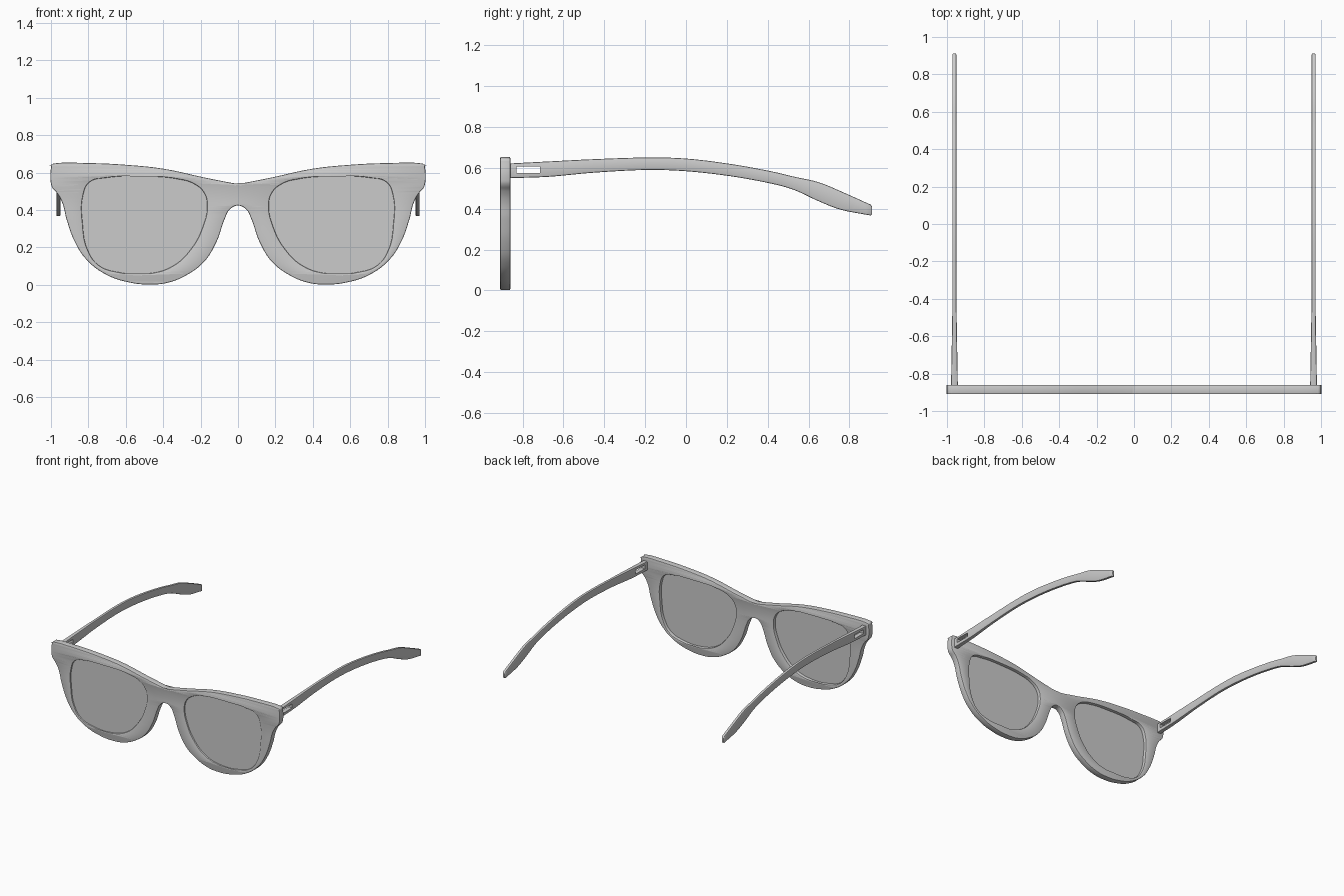
import bpy, bmesh, math
from mathutils import Vector, Matrix

if "Cube" in bpy.data.objects:
    bpy.data.objects.remove(bpy.data.objects["Cube"])


def finish(obj, angle=35):
    # apply modifiers and smooth the rounded surfaces
    bpy.ops.object.select_all(action='DESELECT')
    obj.select_set(True)
    bpy.context.view_layer.objects.active = obj
    bpy.ops.object.convert(target='MESH')
    obj = bpy.context.view_layer.objects.active
    bpy.ops.object.shade_smooth_by_angle(angle=math.radians(angle))
    return obj


def plate(name, loops, y0, y1, bevel):
    # flat plate from smooth closed xz outlines; later loops become holes
    cu = bpy.data.curves.new(name, 'CURVE')
    cu.dimensions = '2D'
    cu.fill_mode = 'BOTH'
    cu.resolution_u = 8
    cu.extrude = (y1 - y0) / 2
    for pts in loops:
        sp = cu.splines.new('BEZIER')
        sp.bezier_points.add(len(pts) - 1)
        for bp, (x, z) in zip(sp.bezier_points, pts):
            bp.co = (x, z, 0)
            bp.handle_left_type = bp.handle_right_type = 'AUTO'
        sp.use_cyclic_u = True
    obj = bpy.data.objects.new(name, cu)
    bpy.context.collection.objects.link(obj)
    obj = finish(obj)
    me = obj.data
    bm = bmesh.new()
    bm.from_mesh(me)
    bmesh.ops.remove_doubles(bm, verts=bm.verts, dist=0.0003)
    bm.transform(Matrix.Translation((0, (y0 + y1) / 2, 0)) @ Matrix.Rotation(math.pi / 2, 4, 'X'))
    bmesh.ops.recalc_face_normals(bm, faces=bm.faces)
    bm.to_mesh(me)
    bm.free()
    if bevel:
        mod = obj.modifiers.new('edge', 'BEVEL')
        mod.width = bevel
        mod.segments = 2
        mod.limit_method = 'ANGLE'
        mod.angle_limit = math.radians(60)
        mod.use_clamp_overlap = False
    return finish(obj)


def mirrored(pts):
    return [(-x, z) for x, z in reversed(pts)]


# front frame outline (right half, from the brow round to the nose arch)
half = [(0.02, 0.543), (0.17, 0.572), (0.4, 0.621), (0.6, 0.642), (0.79, 0.651),
        (0.975, 0.65), (0.995, 0.643), (1.0, 0.625), (1.0, 0.54), (0.993, 0.52),
        (0.965, 0.487), (0.94, 0.44), (0.915, 0.345), (0.87, 0.225), (0.81, 0.135),
        (0.705, 0.055), (0.58, 0.013), (0.465, 0.002), (0.37, 0.013), (0.27, 0.055),
        (0.18, 0.125), (0.115, 0.23), (0.07, 0.355), (0.045, 0.402)]
outline = [(0, 0.54)] + half + [(0, 0.424)] + mirrored(half)
lens = [(0.165, 0.415), (0.18, 0.49), (0.235, 0.54), (0.33, 0.567), (0.49, 0.58),
        (0.7, 0.573), (0.795, 0.548), (0.828, 0.48), (0.83, 0.32), (0.805, 0.19),
        (0.745, 0.105), (0.64, 0.068), (0.49, 0.06), (0.35, 0.1), (0.245, 0.2),
        (0.185, 0.32)]

plate('front_frame', [outline, lens, mirrored(lens)], -0.91, -0.86, 0.006)
plate('lens_right', [lens], -0.899, -0.885, 0)
plate('lens_left', [mirrored(lens)], -0.899, -0.885, 0)

# temple arm stations: y, bottom z, top z
arm = [(-0.862, 0.55, 0.622), (-0.67, 0.557, 0.632), (-0.45, 0.577, 0.643),
       (-0.2, 0.59, 0.651), (0.0, 0.584, 0.646), (0.215, 0.56, 0.62),
       (0.41, 0.525, 0.585), (0.53, 0.492, 0.557), (0.65, 0.437, 0.53),
       (0.76, 0.395, 0.485), (0.905, 0.367, 0.42)]


def smooth_path(pts, n=5):
    # Catmull-Rom through the stations
    p = [Vector(q) for q in pts]
    p = [2 * p[0] - p[1]] + p + [2 * p[-1] - p[-2]]
    out = []
    for i in range(1, len(p) - 2):
        a, b, c, d = p[i - 1:i + 3]
        for k in range(n):
            t = k / n
            out.append(0.5 * (2 * b + (c - a) * t + (2 * a - 5 * b + 4 * c - d) * t * t
                              + (3 * b - a - 3 * c + d) * t ** 3))
    return out + [p[-2]]


def temple(name, side):
    bm = bmesh.new()
    rings = []
    stations = [tuple(s) for s in smooth_path(arm)] + [(0.912, 0.373, 0.41)]
    for y, lo, hi in stations:
        w = 0.011 + 0.007 * max(0.0, min(1.0, (-0.45 - y) / 0.41))
        if y > 0.91:
            w = 0.007
        r = 0.006
        ring = []
        for q, (sx, sz) in enumerate([(1, 1), (-1, 1), (-1, -1), (1, -1)]):
            cx = side * 0.96 + sx * (w - r)
            cz = hi - r if sz > 0 else lo + r
            for k in range(3):
                a = math.pi / 2 * (q + k / 2)
                ring.append(bm.verts.new((cx + r * math.cos(a), y, cz + r * math.sin(a))))
        rings.append(ring)
    for a, b in zip(rings, rings[1:]):
        for i in range(12):
            j = (i + 1) % 12
            bm.faces.new((a[i], a[j], b[j], b[i]))
    bm.faces.new(rings[0])
    bm.faces.new(rings[-1])
    bmesh.ops.recalc_face_normals(bm, faces=bm.faces)
    me = bpy.data.meshes.new(name)
    bm.to_mesh(me)
    bm.free()
    obj = bpy.data.objects.new(name, me)
    bpy.context.collection.objects.link(obj)
    # slot through the arm beside the hinge
    bpy.ops.mesh.primitive_cube_add(size=1, location=(side * 0.96, -0.773, 0.591))
    cutter = bpy.context.object
    cutter.scale = (0.1, 0.114, 0.031)
    cutter.hide_render = True
    mod = obj.modifiers.new('slot', 'BOOLEAN')
    mod.operation = 'DIFFERENCE'
    mod.solver = 'EXACT'
    mod.object = cutter
    finish(obj)
    bpy.data.objects.remove(cutter)


temple('temple_right', 1)
temple('temple_left', -1)
